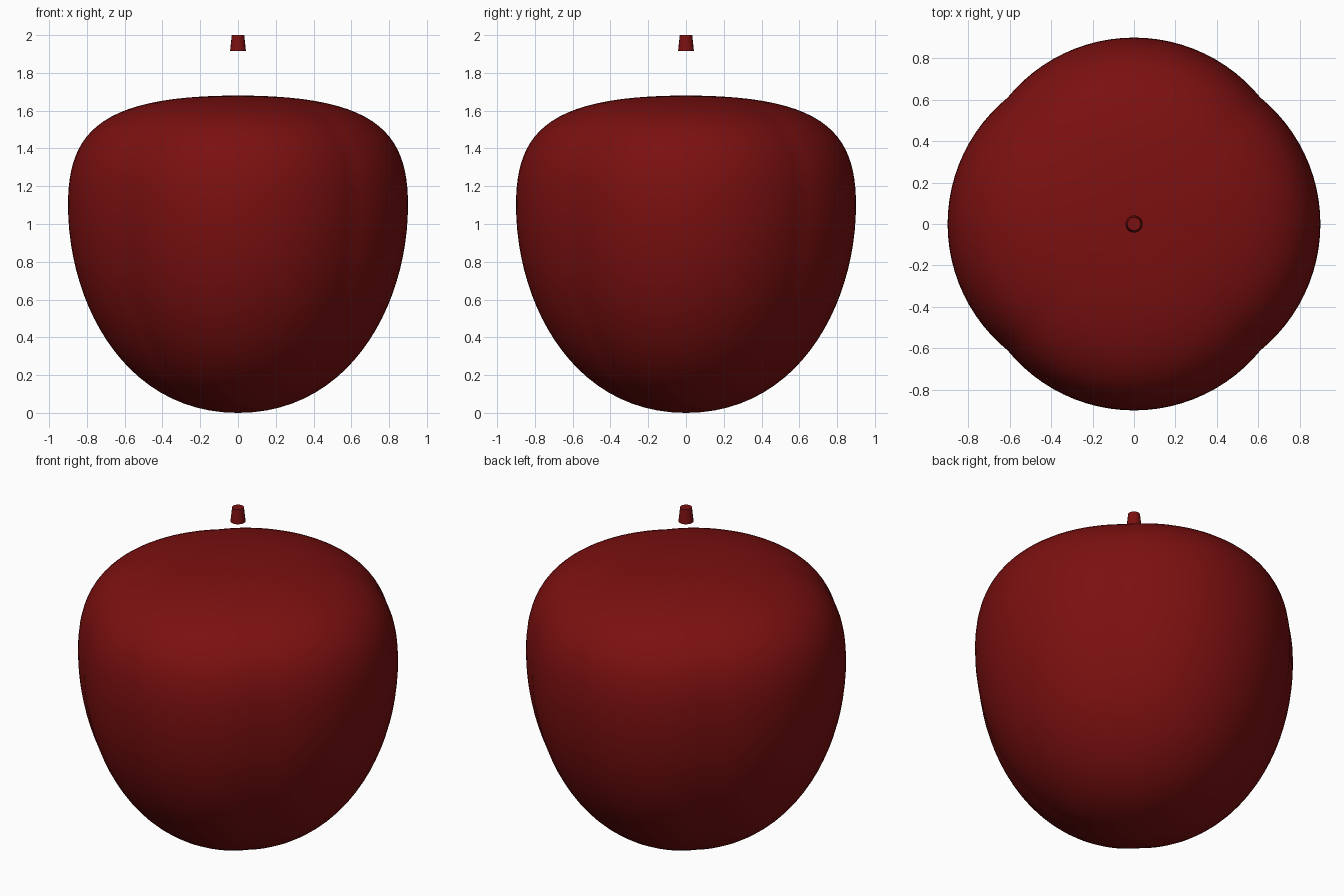
import bpy, bmesh, math
from mathutils import Vector
from mathutils.geometry import interpolate_bezier

cube = bpy.data.objects.get("Cube")
if cube:
    bpy.data.objects.remove(cube, do_unlink=True)

SEGMENTS = 96
RINGS = 24

red = bpy.data.materials.new("deep_red")
red.use_nodes = True
colour = (0.2, 0.005, 0.005, 1)
red.diffuse_color = colour
red.node_tree.nodes["Principled BSDF"].inputs["Base Color"].default_value = colour


def add_object(name, bm):
    bmesh.ops.recalc_face_normals(bm, faces=bm.faces)
    mesh = bpy.data.meshes.new(name)
    bm.to_mesh(mesh)
    bm.free()
    mesh.materials.append(red)
    obj = bpy.data.objects.new(name, mesh)
    bpy.context.collection.objects.link(obj)
    return obj


def lobe(angle):
    """Relative radius of a section made of four overlapping arcs."""
    quarter = math.pi / 2
    a = (angle + quarter / 2) % quarter - quarter / 2
    offset, radius = 0.125, 0.875
    return offset * math.cos(a) + math.sqrt(radius ** 2 - (offset * math.sin(a)) ** 2)


# Fruit profile: narrow base, wide shoulder, flattened top
def curve(*points):
    return interpolate_bezier(*[Vector((x, 0, z)) for x, z in points], RINGS)


profile = curve((0, 0), (0.6, 0), (0.9, 0.58), (0.9, 1.1))
profile += curve((0.9, 1.1), (0.9, 1.48), (0.74, 1.68), (0, 1.68))[1:]

# Fruit body: lobed rings along the profile, closed at both poles
bm = bmesh.new()
rings = []
for p in profile[1:-1]:
    ring = []
    for i in range(SEGMENTS):
        a = math.tau * i / SEGMENTS
        r = p.x * lobe(a)
        ring.append(bm.verts.new((r * math.cos(a), r * math.sin(a), p.z)))
    rings.append(ring)
bottom = bm.verts.new(profile[0])
top = bm.verts.new(profile[-1])
for i in range(SEGMENTS):
    j = (i + 1) % SEGMENTS
    for low, high in zip(rings, rings[1:]):
        bm.faces.new((low[i], low[j], high[j], high[i]))
    bm.faces.new((bottom, rings[0][j], rings[0][i]))
    bm.faces.new((top, rings[-1][i], rings[-1][j]))
for f in bm.faces:
    f.smooth = True
add_object("fruit_body", bm)

# Stem: short tapered peg above the fruit
bm = bmesh.new()
bmesh.ops.create_cone(bm, cap_ends=True, segments=16, radius1=0.042, radius2=0.033, depth=0.085)
stem = add_object("stem", bm)
stem.location.z = 2 - 0.0425
